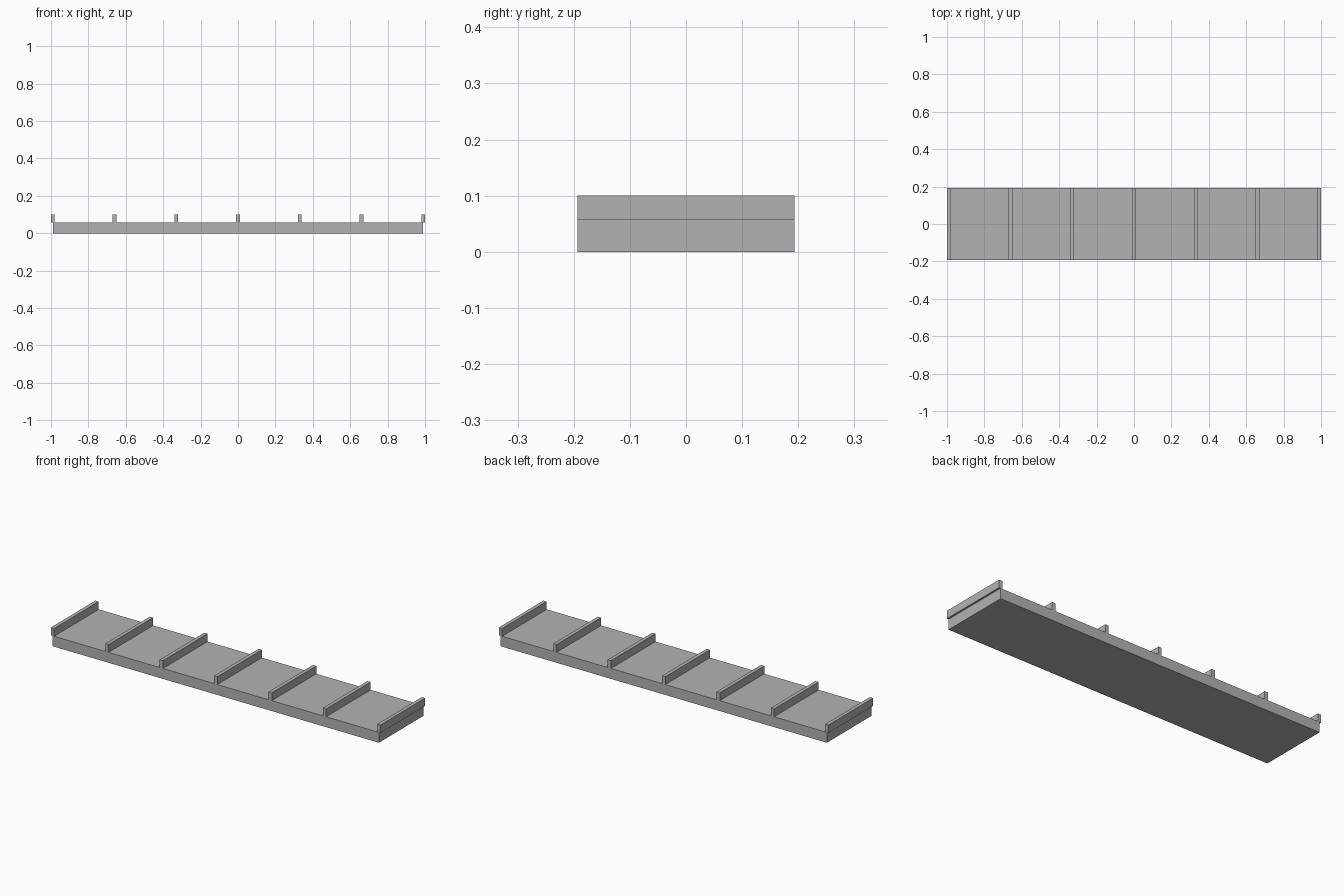
import bpy

cube = bpy.data.objects.get("Cube")
if cube:
    bpy.data.objects.remove(cube, do_unlink=True)

DEPTH = 0.386
BASE_TOP = 0.057
TOP = 0.1
SPACING = 0.33
RIB_WIDTH = 0.02

# Single plain grey
grey = bpy.data.materials.new("plain_grey")
grey.use_nodes = True
colour = (0.45, 0.45, 0.45, 1)
grey.diffuse_color = colour
grey.node_tree.nodes["Principled BSDF"].inputs["Base Color"].default_value = colour


def box(name, x, width, bottom, top):
    """Flat-faced box of full depth between two heights."""
    bpy.ops.mesh.primitive_cube_add(size=1, location=(x, 0, (bottom + top) / 2))
    obj = bpy.context.object
    obj.name = name
    obj.scale = (width, DEPTH, top - bottom)
    bpy.ops.object.transform_apply(location=False, rotation=False, scale=True)
    obj.data.materials.append(grey)
    return obj


# Long slab
box("base_slab", 0, 6 * SPACING, 0, BASE_TOP)

# Seven cross ribs; the end ones overhang the slab by half their width
for i in range(7):
    box(f"cross_rib_{i + 1}", (i - 3) * SPACING, RIB_WIDTH, BASE_TOP, TOP)
